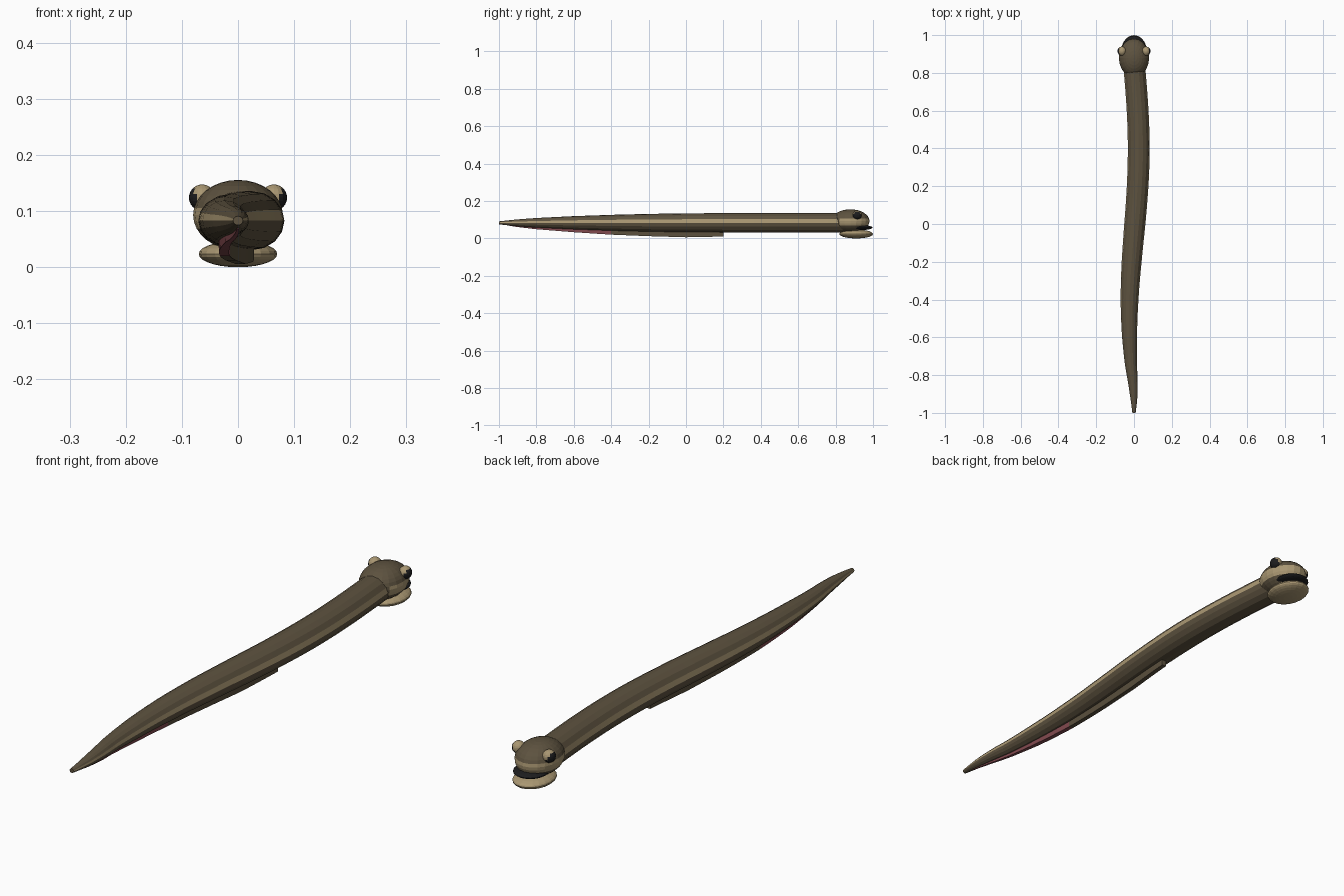
import bpy, bmesh, math
from mathutils import Vector

cube = bpy.data.objects.get("Cube")
if cube:
    bpy.data.objects.remove(cube, do_unlink=True)


def material(name, rgb):
    m = bpy.data.materials.new(name)
    m.use_nodes = True
    m.diffuse_color = (*rgb, 1)
    bsdf = next(n for n in m.node_tree.nodes if n.type == 'BSDF_PRINCIPLED')
    bsdf.inputs["Base Color"].default_value = (*rgb, 1)
    return m


BROWN = material("olive_brown", (0.11, 0.085, 0.05))
TAN = material("pale_tan", (0.40, 0.31, 0.17))
BLACK = material("black", (0.012, 0.012, 0.013))
PINK = material("dull_pink", (0.23, 0.07, 0.08))


def finish(name, bm, mats, rule=None):
    """Turn a bmesh into an object, colouring faces by a rule."""
    bmesh.ops.recalc_face_normals(bm, faces=bm.faces)
    for f in bm.faces:
        f.smooth = False
        if rule:
            f.material_index = int(rule(f))
    mesh = bpy.data.meshes.new(name)
    bm.to_mesh(mesh)
    bm.free()
    for m in mats:
        mesh.materials.append(m)
    ob = bpy.data.objects.new(name, mesh)
    bpy.context.collection.objects.link(ob)
    return ob


def loft(rings):
    """Skin a list of closed rings and cap both ends."""
    bm = bmesh.new()
    loops = [[bm.verts.new(p) for p in ring] for ring in rings]
    n = len(loops[0])
    for a, b in zip(loops, loops[1:]):
        for i in range(n):
            j = (i + 1) % n
            bm.faces.new((a[i], a[j], b[j], b[i]))
    bm.faces.new(loops[0])
    bm.faces.new(loops[-1])
    return bm


def ellipsoid(name, centre, radii, mats, rule=None, segments=20, rings=14):
    bm = bmesh.new()
    bmesh.ops.create_uvsphere(bm, u_segments=segments, v_segments=rings, radius=1)
    for v in bm.verts:
        v.co = Vector(c + r * p for c, r, p in zip(centre, radii, v.co))
    return finish(name, bm, mats, rule)


MID = 0.083    # height of the spine


def sway(y):
    return 0.025 * math.sin(math.pi * (y + 0.05) / 0.9) * min(1, (y + 1) * 4)


def interp(points, y):
    for (y0, v0), (y1, v1) in zip(points, points[1:]):
        if y <= y1:
            return v0 + (v1 - v0) * (y - y0) / (y1 - y0)
    return points[-1][1]


def radius(y):
    return interp([(-1, .008), (-.9, .019), (-.8, .026), (-.6, .036),
                   (-.4, .043), (-.2, .048), (0, .051), (.3, .0525), (1, .0525)], y)


# Body: swaying tapered tube with a pale band along each flank
SIDES = 16
body_rings = []
for k in range(47):
    y = -1 + 1.84 * k / 46
    r = radius(y)
    body_rings.append([(sway(y) + 1.1 * r * math.cos(t), y, MID + r * math.sin(t))
                       for t in (2 * math.pi * i / SIDES for i in range(SIDES))])


def flank(f):
    c = f.calc_center_median()
    rise = (c.z - MID) / radius(c.y)
    return len(f.verts) == 4 and 0.1 < rise < 0.3


finish("body", loft(body_rings), [BROWN, TAN], flank)

# Belly fin: pink near the tail, brown ahead of it
fin_rings = []
for k in range(24):
    y = -0.95 + 1.15 * k / 23
    x, r = sway(y), radius(y)
    low = MID - r - interp([(-.95, .001), (-.8, .008), (-.4, .02), (0, .026), (.2, .021)], y)
    w = 0.011 * min(1, 0.25 + (y + 0.95) * 2)
    fin_rings.append([(x - w, y, MID - 0.5 * r), (x + w, y, MID - 0.5 * r),
                      (x + 0.8 * w, y, low), (x - 0.8 * w, y, low)])
finish("belly_fin", loft(fin_rings), [BROWN, PINK],
       lambda f: f.calc_center_median().y < -0.4)

# Head, mouth and lower jaw
ellipsoid("head", (0, .879, .093), (.08, .102, .0625), [BROWN, TAN],
          lambda f: 0.068 < f.calc_center_median().z < 0.108
          and f.calc_center_median().y > 0.81, rings=16)
ellipsoid("mouth", (0, .93, .058), (.062, .067, .014), [BLACK])
ellipsoid("lower_jaw", (0, .91, .0235), (.07, .09, .0235), [TAN])

# Eyes: pale balls with dark outer halves
for side, label in ((1, "left"), (-1, "right")):
    centre = Vector((side * .064, .915, .124))
    look = Vector((side, 0, -0.45)).normalized()
    ellipsoid(label + "_eye", centre, (.0235, .0245, .0235), [TAN, BLACK],
              lambda f: (f.calc_center_median() - centre).normalized().dot(look) > 0.3,
              segments=16, rings=12)
